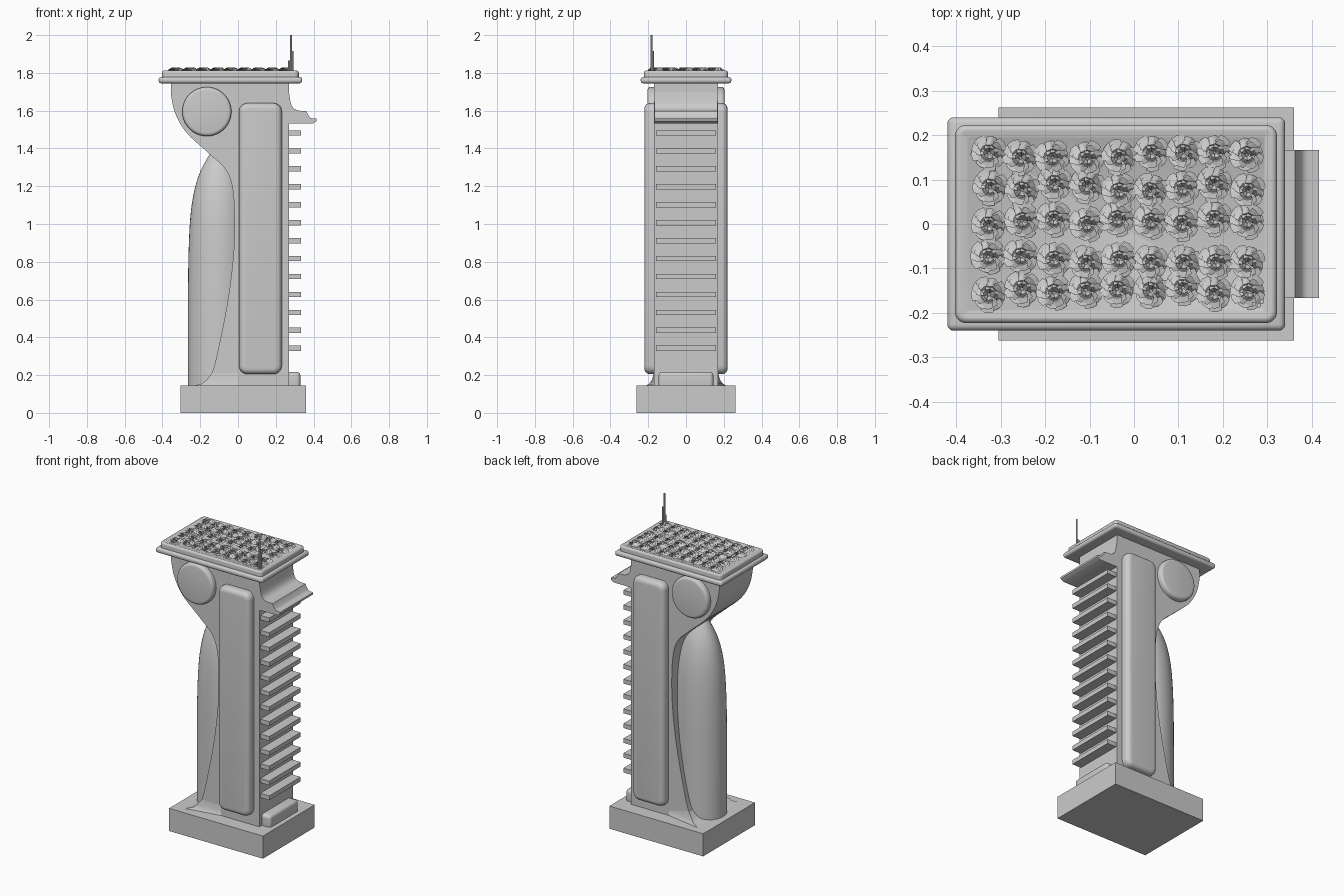
import bpy, bmesh, math, random
from mathutils import Vector

random.seed(4)
if "Cube" in bpy.data.objects:
    bpy.data.objects.remove(bpy.data.objects["Cube"])

stone = bpy.data.materials.new("light grey")
stone.use_nodes = True
GREY = (0.6, 0.6, 0.6, 1)
stone.diffuse_color = GREY
stone.node_tree.nodes["Principled BSDF"].inputs["Base Color"].default_value = GREY


def finish(name, bm, smooth=True):
    bmesh.ops.recalc_face_normals(bm, faces=bm.faces)
    mesh = bpy.data.meshes.new(name)
    bm.to_mesh(mesh)
    bm.free()
    mesh.materials.append(stone)
    ob = bpy.data.objects.new(name, mesh)
    bpy.context.collection.objects.link(ob)
    if smooth:
        bpy.ops.object.select_all(action="DESELECT")
        ob.select_set(True)
        bpy.context.view_layer.objects.active = ob
        bpy.ops.object.shade_smooth_by_angle(angle=math.radians(35))
    return ob


def box_bm(x0, x1, y0, y1, z0, z1):
    bm = bmesh.new()
    bmesh.ops.create_cube(bm, size=1)
    for v in bm.verts:
        v.co = ((x0 + x1) / 2 + v.co.x * (x1 - x0),
                (y0 + y1) / 2 + v.co.y * (y1 - y0),
                (z0 + z1) / 2 + v.co.z * (z1 - z0))
    return bm


def bevel(bm, edges, width, segments=5):
    bmesh.ops.bevel(bm, geom=list(edges), offset=width, segments=segments,
                    profile=0.5, affect="EDGES", clamp_overlap=True)


def box(name, dims, round_by=0.0):
    bm = box_bm(*dims)
    if round_by:
        bevel(bm, bm.edges, round_by)
    return finish(name, bm)


def curve(points, steps=5):
    """Smooth path through the given points."""
    p = [Vector(q) for q in points]
    p = [2 * p[0] - p[1]] + p + [2 * p[-1] - p[-2]]
    out = []
    for a, b, c, d in zip(p, p[1:], p[2:], p[3:]):
        for i in range(steps):
            t = i / steps
            out.append(0.5 * (2 * b + (c - a) * t + (2 * a - 5 * b + 4 * c - d) * t * t
                              + (3 * b - a - 3 * c + d) * t ** 3))
    return out + [p[-2]]


def extrude_profile(name, outline, half):
    """Extrude an x-z outline symmetrically along y."""
    bm = bmesh.new()
    face = bm.faces.new([bm.verts.new((q[0], -half, q[1])) for q in outline])
    res = bmesh.ops.extrude_face_region(bm, geom=[face])
    for v in res["geom"]:
        if isinstance(v, bmesh.types.BMVert):
            v.co.y = half
    return finish(name, bm)


def loft(name, rings):
    bm = bmesh.new()
    loops = [[bm.verts.new(q) for q in ring] for ring in rings]
    n = len(loops[0])
    for a, b in zip(loops, loops[1:]):
        for i in range(n):
            bm.faces.new((a[i], a[(i + 1) % n], b[(i + 1) % n], b[i]))
    bm.faces.new(loops[0])
    bm.faces.new(loops[-1])
    return finish(name, bm)


# plinth
box("base", (-0.305, 0.36, -0.262, 0.262, 0, 0.145))

# main body with the scooped back edge
scoop = curve([(-0.355, 1.75), (-0.354, 1.68), (-0.33, 1.58), (-0.27, 1.48), (-0.15, 1.37),
               (-0.06, 1.28), (-0.024, 1.15), (-0.02, 0.9), (-0.05, 0.62), (-0.1, 0.36),
               (-0.135, 0.22), (-0.17, 0.165), (-0.23, 0.145)])
extrude_profile("body", scoop + [Vector((0.27, 0.145)), Vector((0.27, 1.75))], 0.17)

# flared foot where the body tip meets the base
foot = []
for z, flare, tip in ((0.145, 0.042, -0.23), (0.155, 0.024, -0.19),
                      (0.175, 0.01, -0.165), (0.21, 0.0, -0.14)):
    foot.append([(tip, -0.17 - flare, z), (0, -0.17, z), (0, 0.17, z), (tip, 0.17 + flare, z)])
loft("flared_foot", foot)

# rounded column tucked in the scoop
column = []
for z, s in curve([(0.14, 1), (0.6, 1), (0.9, 0.97), (1.1, 0.88), (1.25, 0.67),
                   (1.37, 0.3), (1.42, 0.02)]):
    column.append([(-0.1 + 0.165 * s * math.cos(a), 0.14 * s * math.sin(a), z)
                   for a in (math.tau * i / 40 for i in range(40))])
loft("column", column)

# cornice on the finned side
extrude_profile("cornice", curve([(0.26, 1.75), (0.271, 1.69), (0.283, 1.63), (0.31, 1.603), (0.362, 1.598)])
                + curve([(0.37, 1.58), (0.385, 1.562), (0.416, 1.557)])
                + [Vector(q) for q in ((0.416, 1.545), (0.395, 1.532), (0.26, 1.532))], 0.167)

# cooling fins and the block below them
for i in range(13):
    z = 0.342 + i * 0.095
    box(f"fin_{i + 1}", (0.26, 0.333, -0.159, 0.159, z - 0.014, z + 0.014))
box("lower_block", (0.22, 0.33, -0.145, 0.145, 0.12, 0.217), 0.02)

# raised side panels and round bosses on both faces
for side, label in ((-1, "front"), (1, "back")):
    ya, yb = sorted((side * 0.1, side * 0.22))
    bm = box_bm(0.005, 0.232, ya, yb, 0.205, 1.64)
    bevel(bm, [e for e in bm.edges if abs(e.verts[0].co.y - e.verts[1].co.y) > 0.05], 0.045)
    bevel(bm, [e for e in bm.edges if all(abs(v.co.y) > 0.2 for v in e.verts)], 0.03)
    finish(label + "_panel", bm)

    bm = bmesh.new()
    bmesh.ops.create_cone(bm, cap_ends=True, segments=64, radius1=0.13, radius2=0.13, depth=0.1)
    bevel(bm, [e for e in bm.edges if all(v.co.z > 0.04 for v in e.verts)], 0.018, 4)
    for v in bm.verts:
        v.co = (-0.165 + v.co.x, side * (0.155 + v.co.z), 1.595 + v.co.y)
    finish(label + "_boss", bm)

# roof slabs, the upper one with a sunken bed
box("roof_lower_slab", (-0.42, 0.34, -0.24, 0.24, 1.745, 1.778), 0.014)
bm = box_bm(-0.403, 0.322, -0.223, 0.223, 1.775, 1.812)
bevel(bm, [e for e in bm.edges if abs(e.verts[0].co.z - e.verts[1].co.z) > 0.02], 0.025)
bevel(bm, [e for e in bm.edges if all(v.co.z > 1.81 for v in e.verts)], 0.013)
top = max(bm.faces, key=lambda f: f.calc_center_median().z)
bmesh.ops.inset_region(bm, faces=[top], thickness=0.015)
bmesh.ops.translate(bm, verts=top.verts, vec=(0, 0, -0.006))
finish("roof_upper_slab", bm)

# leafy rosette, shared by every plant in the bed
bm = bmesh.new()
for count, reach, rise in ((9, 0.041, 0.009), (8, 0.033, 0.017), (6, 0.022, 0.022)):
    for i in range(count):
        a = math.tau * (i + random.uniform(-0.25, 0.25)) / count
        out = Vector((math.cos(a), math.sin(a), 0))
        across = Vector((-out.y, out.x, 0))
        up = Vector((0, 0, 1))
        r = reach * random.uniform(0.88, 1.05)
        w = r * 0.36
        spine = [bm.verts.new(out * r * t + up * h) for t, h in
                 ((0.1, 0.002), (0.6, rise), (1, rise * random.uniform(0.5, 0.9)))]
        for s in (-1, 1):
            tilt = up * (s * 0.005 + random.uniform(-0.002, 0.003))
            e1 = bm.verts.new(spine[1].co * 0.85 + across * s * w + tilt)
            e2 = bm.verts.new(spine[2].co * 0.93 + across * s * w * 0.9 + tilt)
            bm.faces.new((spine[0], spine[1], e1))
            bm.faces.new((spine[1], spine[2], e2, e1))
plant = finish("plant_1", bm, smooth=False)
spots = [(-0.327 + c * 0.0727, y) for c in range(9) for y in (0.155, 0.083, 0.006, -0.08, -0.15)]
for k, (x, y) in enumerate(spots):
    ob = plant
    if k:
        ob = bpy.data.objects.new(f"plant_{k + 1}", plant.data)
        bpy.context.collection.objects.link(ob)
    ob.location = (x + random.uniform(-0.003, 0.003), y + random.uniform(-0.009, 0.009), 1.806)
    ob.rotation_euler.z = random.uniform(-0.4, 0.4)

# antenna masts in the roof corner
for label, x, y, tip in (("tall", 0.281, -0.183, 2.0), ("middle", 0.288, -0.175, 1.915),
                         ("short", 0.27, -0.18, 1.865)):
    bm = bmesh.new()
    bmesh.ops.create_cone(bm, cap_ends=True, segments=12, radius1=0.005, radius2=0.005,
                          depth=tip - 1.79)
    bmesh.ops.translate(bm, verts=bm.verts, vec=(x, y, (tip + 1.79) / 2))
    finish(label + "_antenna", bm)
